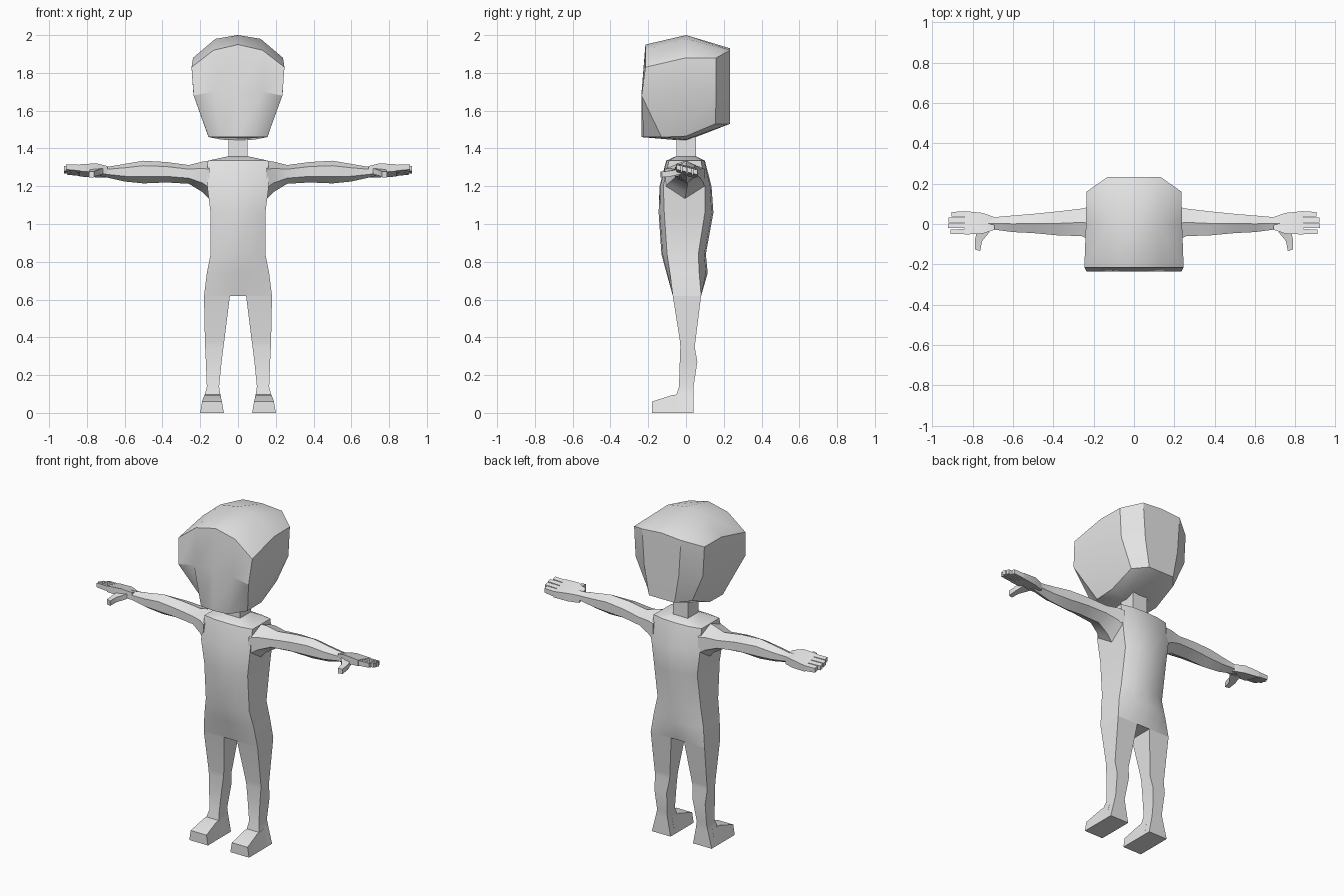
import bpy, bmesh, math
from mathutils import Vector

cube = bpy.data.objects.get("Cube")
if cube:
    bpy.data.objects.remove(cube, do_unlink=True)

grey = bpy.data.materials.new("light_grey")
grey.use_nodes = True
grey.diffuse_color = (0.8, 0.8, 0.8, 1)
grey.node_tree.nodes["Principled BSDF"].inputs["Base Color"].default_value = (0.8, 0.8, 0.8, 1)


def finish(name, bm, angle=30, mirror=False):
    """Turn a bmesh into a shaded object, optionally mirrored across x."""
    bmesh.ops.remove_doubles(bm, verts=bm.verts, dist=0.0005)
    bmesh.ops.recalc_face_normals(bm, faces=bm.faces)
    mesh = bpy.data.meshes.new(name)
    bm.to_mesh(mesh)
    bm.free()
    mesh.materials.append(grey)
    obj = bpy.data.objects.new(name, mesh)
    bpy.context.collection.objects.link(obj)
    if mirror:
        mod = obj.modifiers.new("Mirror", 'MIRROR')
        mod.use_mirror_merge = False
    bpy.ops.object.select_all(action='DESELECT')
    obj.select_set(True)
    bpy.context.view_layer.objects.active = obj
    bpy.ops.object.shade_smooth_by_angle(angle=math.radians(angle))
    return obj


def loft(bm, rings, caps=True):
    """Skin a list of equal-length closed rings."""
    rows = [[bm.verts.new(p) for p in ring] for ring in rings]
    n = len(rows[0])
    for a, b in zip(rows, rows[1:]):
        for i in range(n):
            j = (i + 1) % n
            bm.faces.new((a[i], a[j], b[j], b[i]))
    if caps:
        bm.faces.new(rows[0])
        bm.faces.new(rows[-1])


def whole(half):
    """Close a half ring (front centre to back centre) by reflection."""
    return half + [(-x, y, z) for x, y, z in reversed(half[1:-1])]


def rect(x0, x1, y0, y1, z):
    return [(x0, y0, z), (x1, y0, z), (x1, y1, z), (x0, y1, z)]


# Head: chin, jaw, cheek and brow rings closed by a crown ridge
chin = [(0, 0, 1.44)] + [(.09, 0, 1.447)] * 5 + [(0, 0, 1.44)]
jaw = [(0, -.235, 1.46), (.09, -.225, 1.46), (.155, -.13, 1.46), (.158, 0, 1.465),
       (.15, .155, 1.53), (.085, .232, 1.53), (0, .232, 1.53)]
cheek = [(0, -.235, 1.7), (.13, -.235, 1.7), (.235, -.235, 1.68), (.237, 0, 1.7),
         (.225, .16, 1.7), (.115, .234, 1.7), (0, .234, 1.7)]
brow = [(0, -.215, 1.95), (.13, -.215, 1.92), (.246, -.215, 1.83), (.238, 0, 1.88),
        (.235, .16, 1.88), (.13, .234, 1.92), (0, .234, 1.93)]
crown = [(0, 0, 2.0)] + [(.12, 0, 1.98)] * 5 + [(0, 0, 2.0)]
bm = bmesh.new()
loft(bm, [whole(r) for r in (chin, jaw, cheek, brow, crown)], caps=False)
bmesh.ops.remove_doubles(bm, verts=bm.verts, dist=0.0005)
bmesh.ops.dissolve_degenerate(bm, edges=bm.edges, dist=0.0005)
finish("head", bm, 33)

# Neck
bm = bmesh.new()
loft(bm, [rect(-.05, .05, -.05, .053, z) for z in (1.34, 1.47)])
finish("neck", bm)

# Torso: height, half width, front centre, front corner, back corner, back centre
torso = [
    (.62, .18, -.07, -.07, .08, .08),
    (.74, .165, -.103, -.085, .07, .115),
    (.84, .145, -.13, -.10, .065, .105),
    (1.06, .145, -.145, -.115, .10, .145),
    (1.2, .163, -.14, -.12, .10, .135),
    (1.335, .16, -.105, -.09, .08, .10),
    (1.358, .055, -.055, -.05, .05, .055),
]
bm = bmesh.new()
loft(bm, [whole([(0, f, z), (w * .55, f * .8 + fc * .2, z), (w, fc, z),
                 (w, bc, z), (w * .55, b * .8 + bc * .2, z), (0, b, z)])
          for z, w, f, fc, bc, b in torso])
finish("torso", bm)

# Legs: height, inner, outer, front, back
leg = [
    (.62, .043, .18, -.07, .08),
    (.38, .073, .175, -.032, .05),
    (.35, .077, .174, -.03, .046),
    (.27, .087, .17, -.033, .06),
    (.14, .1, .165, -.037, .04),
    (.098, .094, .175, -.05, .04),
    (0, .075, .2, -.06, .04),
]
bm = bmesh.new()
loft(bm, [rect(a, b, f, k, z) for z, a, b, f, k in leg])
finish("legs", bm, mirror=True)

# Feet: wedge running forward from the ankle
bm = bmesh.new()
loft(bm, [[(.075, y, 0), (.2, y, 0), (x1, y, z), (x0, y, z)]
          for y, z, x0, x1 in ((0, .1, .094, .175), (-.07, .095, .094, .178), (-.18, .06, .085, .19))])
finish("feet", bm, mirror=True)

# Arms: distance out, front, back, top, bottom
arm = [
    (.15, -.115, .10, 1.335, 1.13),
    (.19, -.09, .092, 1.33, 1.17),
    (.26, -.06, .076, 1.312, 1.213),
    (.38, -.056, .062, 1.328, 1.22),
    (.5, -.045, .05, 1.335, 1.215),
    (.6, -.04, .042, 1.318, 1.225),
    (.69, -.028, .034, 1.303, 1.245),
    (.73, -.034, .04, 1.305, 1.255),
]
bm = bmesh.new()
for_rings = []
for x, f, b, t, d in arm:
    c, h = (f + b) / 2, t - d
    for_rings.append([(x, c, t), (x, f, t - h * .22), (x, f, d + h * .3),
                      (x, c, d), (x, b, d + h * .3), (x, b, t - h * .22)])
loft(bm, for_rings)
finish("arms", bm, mirror=True)


# Hands: palm plus four fingers on a tilted plane, and a thumb
def slab(x, y0, y1, thick, lift=0):
    """Tilted rectangular section, higher towards the front."""
    z0, z1 = (1.285 + lift - .25 * y for y in (y0, y1))
    return [(x, y0, z0 - thick), (x, y1, z1 - thick), (x, y1, z1 + thick), (x, y0, z0 + thick)]


bm = bmesh.new()
loft(bm, [slab(.69, -.028, .034, .022, -.008), slab(.75, -.048, .055, .024),
          slab(.84, -.052, .064, .018)])
for i, tip in enumerate((.91, .922, .92, .905)):
    y = -.05 + i * .029
    loft(bm, [slab(.83, y, y + .025, .016), slab(tip, y, y + .023, .013, .004)])
finish("hands", bm, mirror=True)

bm = bmesh.new()
path = [Vector((.745, -.03, 1.28)), Vector((.77, -.08, 1.268)), Vector((.775, -.13, 1.262))]
loft(bm, [[p + Vector((sx * w, sx * w * .3, sz * .015)) for sx, sz in ((-1, -1), (1, -1), (1, 1), (-1, 1))]
          for p, w in zip(path, (.03, .017, .013))])
finish("thumbs", bm, mirror=True)
